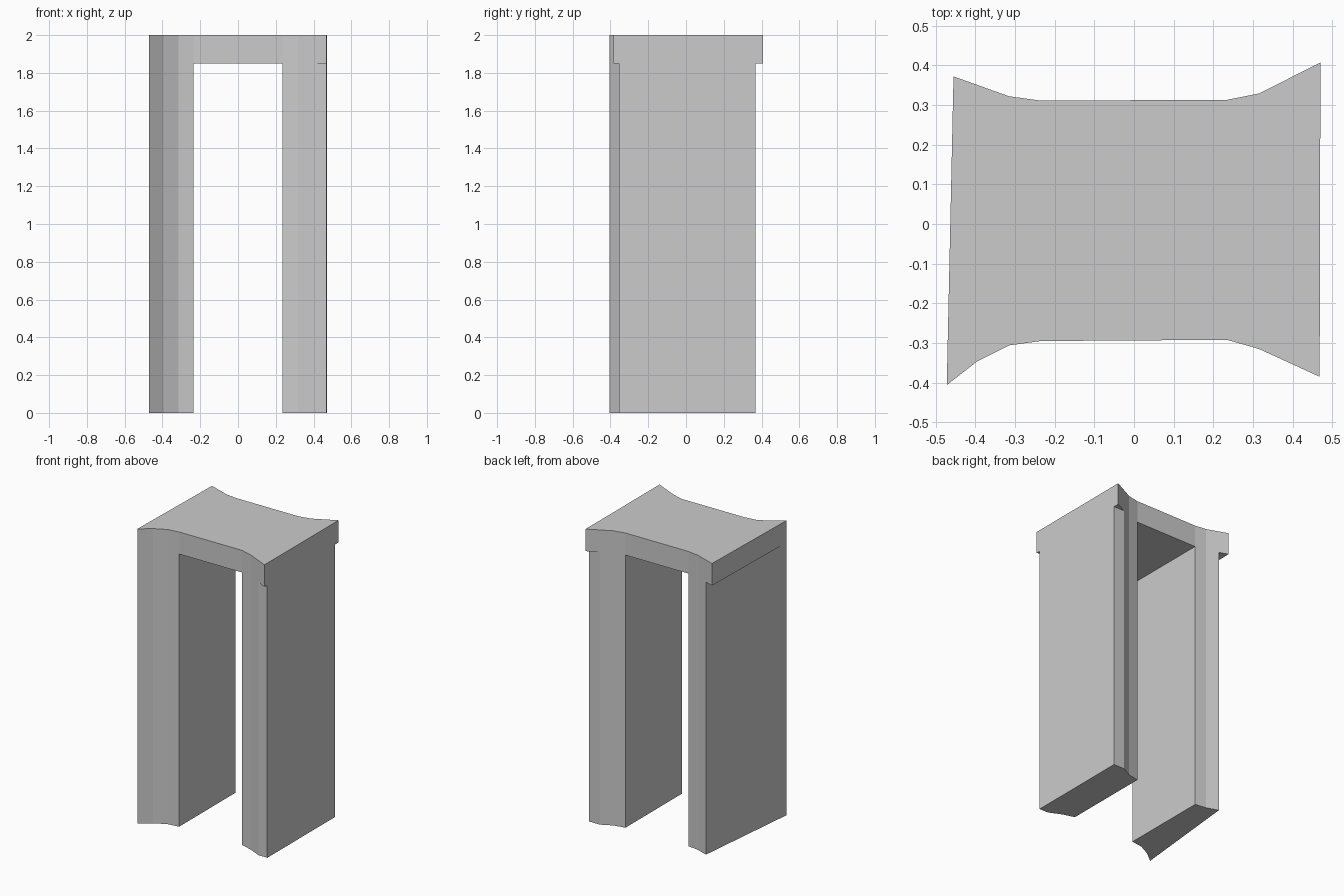
import bpy
import bmesh

if "Cube" in bpy.data.objects:
    bpy.data.objects.remove(bpy.data.objects["Cube"])


def prism(name, outline, z0, z1):
    """Vertical prism from a counter-clockwise footprint."""
    bm = bmesh.new()
    base = bm.faces.new([bm.verts.new((x, y, z0)) for x, y in outline])
    top = bmesh.ops.extrude_face_region(bm, geom=[base], use_keep_orig=True)
    for v in [g for g in top["geom"] if isinstance(g, bmesh.types.BMVert)]:
        v.co.z = z1
    bmesh.ops.recalc_face_normals(bm, faces=bm.faces)
    mesh = bpy.data.meshes.new(name)
    bm.to_mesh(mesh)
    bm.free()
    obj = bpy.data.objects.new(name, mesh)
    bpy.context.collection.objects.link(obj)
    return obj


def rect(x0, x1, y0, y1):
    return [(x0, y0), (x1, y0), (x1, y1), (x0, y1)]


UNDERSIDE = 1.85

# Solid block with the flared lintel outline
front = [(-0.472, -0.406), (-0.395, -0.346), (-0.315, -0.306), (-0.235, -0.295),
         (0.235, -0.292), (0.315, -0.315), (0.468, -0.385)]
back = [(0.47, 0.407), (0.315, 0.329), (0.235, 0.313),
        (-0.235, 0.311), (-0.315, 0.322), (-0.455, 0.372)]
gateway = prism("stone_gateway", front + back, 0, 2)

# Doorway and the trimmed leg corners that leave the lintel overhanging
cuts = {
    "doorway_cutter": rect(-0.235, 0.235, -0.6, 0.6),
    "right_front_cutter": rect(0.37, 0.6, -0.6, -0.355),
    "right_back_cutter": rect(0.36, 0.6, 0.367, 0.6),
    "left_side_cutter": [(-0.395, 0.6), (-0.6, 0.6), (-0.6, -0.425),
                         (-0.474, -0.425), (-0.395, 0.35)],
}
bpy.context.view_layer.objects.active = gateway
gateway.select_set(True)
for name, outline in cuts.items():
    cutter = prism(name, outline, -0.5, UNDERSIDE)
    cutter.hide_render = True
    mod = gateway.modifiers.new(name, 'BOOLEAN')
    mod.operation = 'DIFFERENCE'
    mod.solver = 'EXACT'
    mod.object = cutter
    bpy.ops.object.modifier_apply(modifier=mod.name)
    bpy.data.objects.remove(cutter)
